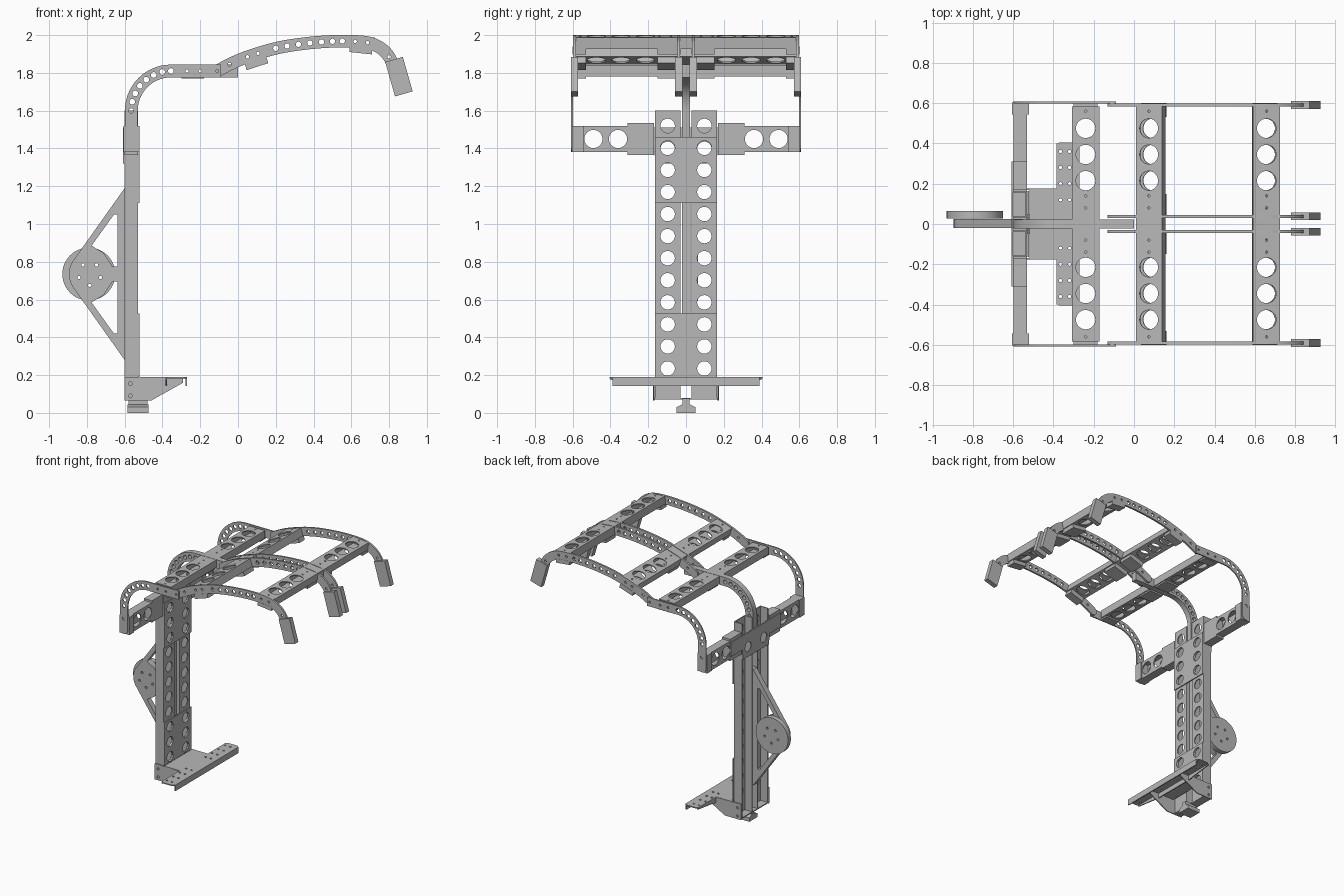
import bpy
from math import sin, cos, radians, pi
from mathutils import Matrix, Vector

cube = bpy.data.objects.get("Cube")
if cube:
    bpy.data.objects.remove(cube)

grey = bpy.data.materials.new("metal_grey")
grey.use_nodes = True
grey.diffuse_color = (0.48, 0.48, 0.48, 1)
grey.node_tree.nodes["Principled BSDF"].inputs["Base Color"].default_value = (0.48, 0.48, 0.48, 1)
parts = []


def axes(x, y, z):
    return Matrix((x, y, z)).transposed().to_4x4()


FLAT = Matrix.Identity(4)
SIDE = axes((1, 0, 0), (0, 0, 1), (0, -1, 0))   # drawn in x, z
FACE = axes((0, 1, 0), (0, 0, 1), (1, 0, 0))    # drawn in y, z


def move(x, y, z):
    return Matrix.Translation((x, y, z))


def circle(x, y, r, n=28):
    return [(x + r * cos(2 * pi * i / n), y + r * sin(2 * pi * i / n)) for i in range(n)]


def rect(x0, y0, x1, y1):
    return [(x0, y0), (x1, y0), (x1, y1), (x0, y1)]


def plate(name, outline, thick, matrix, holes=()):
    """Flat sheet with cut-outs, extruded about its own plane."""
    curve = bpy.data.curves.new(name, "CURVE")
    curve.dimensions = "2D"
    curve.fill_mode = "BOTH"
    curve.extrude = thick / 2
    for loop in [outline, *holes]:
        spline = curve.splines.new("POLY")
        spline.points.add(len(loop) - 1)
        for point, (x, y) in zip(spline.points, loop):
            point.co = (x, y, 0, 1)
        spline.use_cyclic_u = True
    temp = bpy.data.objects.new(name + "_outline", curve)
    bpy.context.collection.objects.link(temp)
    graph = bpy.context.evaluated_depsgraph_get()
    mesh = bpy.data.meshes.new_from_object(temp.evaluated_get(graph))
    bpy.data.objects.remove(temp)
    mesh.materials.clear()
    mesh.materials.append(grey)
    ob = bpy.data.objects.new(name, mesh)
    ob.matrix_world = matrix
    bpy.context.collection.objects.link(ob)
    parts.append(ob)


def box(name, size, matrix):
    x, y, z = size
    plate(name, rect(-x / 2, -y / 2, x / 2, y / 2), z, matrix)


def channel(name, matrix, length, width, depth, holes, closed, wall=0.008):
    """Folded section running along local y, web on top."""
    outline = rect(-width / 2, -length / 2, width / 2, length / 2)
    plate(name + "_web", outline, wall, matrix @ move(0, 0, depth / 2 - wall / 2), holes)
    if closed:
        plate(name + "_back", outline, wall, matrix @ move(0, 0, wall / 2 - depth / 2), holes)
    for s, tag in ((-1, "a"), (1, "b")):
        box(name + "_flange_" + tag, (wall, length, depth),
            matrix @ move(s * (width - wall) / 2, 0, 0))


def band(points, half):
    """Constant-width strip around a centre line, rounded at both ends."""
    pts = [Vector(p) for p in points]
    left, right = [], []
    for i, p in enumerate(pts):
        d = (pts[min(i + 1, len(pts) - 1)] - pts[max(i - 1, 0)]).normalized()
        n = Vector((-d.y, d.x)) * half
        left.append(p + n)
        right.append(p - n)
    d = (pts[0] - pts[1]).normalized() * half
    n = Vector((-d.y, d.x))
    cap = [pts[0] + d * sin(a) + n * cos(a) for a in (pi * k / 8 for k in range(1, 8))]
    return [tuple(p) for p in left + right[::-1] + cap]


def smooth(points, steps=5):
    """Catmull-Rom curve through the points."""
    p = [Vector(q) for q in points]
    p = [2 * p[0] - p[1]] + p + [2 * p[-1] - p[-2]]
    out = []
    for a, b, c, d in zip(p, p[1:], p[2:], p[3:]):
        for k in range(steps):
            t = k / steps
            out.append(b + (c - a) * t / 2 + (a - 2.5 * b + 2 * c - d / 2) * t * t
                       + (1.5 * b - a / 2 - 1.5 * c + d / 2) * t ** 3)
    return out + [p[-2]]


# Mast: two channels opening to the back, joined by cover plates
hole_z = [0.235 + 0.1168 * i for i in range(12)]
for s, tag in ((1, "left"), (-1, "right")):
    channel("mast_" + tag, move(-0.565, s * 0.097, 0.835) @ FACE, 1.53, 0.135, 0.07,
            [circle(0, z - 0.835, 0.038) for z in hole_z], False)
for tag, z0, z1 in (("lower", 0.19, 0.525), ("upper", 1.11, 1.46)):
    plate("mast_cover_" + tag, rect(-0.165, z0, 0.165, z1), 0.008, move(-0.525, 0, 0) @ FACE,
          [circle(s * 0.097, z, 0.038) for z in hole_z if z0 < z < z1 for s in (-1, 1)])
plate("mast_back_plate", [(-0.31, 1.4), (-0.17, 1.4), (-0.16, 1.32), (0.16, 1.32), (0.17, 1.4),
      (0.31, 1.4), (0.31, 1.51), (-0.31, 1.51)], 0.008, move(-0.604, 0, 0) @ FACE,
      [circle(s * 0.097, hole_z[10] - 0.005, 0.038) for s in (-1, 1)])

# Shoulder beams on both sides of the mast
for s, tag in ((1, "left"), (-1, "right")):
    holes = [circle(0, s * (y - 0.385), r) for y, r in
             ((0.19, 0.012), (0.25, 0.012), (0.36, 0.048), (0.49, 0.048))]
    channel("shoulder_beam_" + tag, move(-0.565, s * 0.385, 1.45) @ Matrix.Rotation(pi / 2, 4, "Y"),
            0.43, 0.14, 0.068, holes, True)
    box("shoulder_clamp_" + tag, (0.07, 0.14, 0.17), move(-0.565, s * 0.24, 1.45))
    box("beam_end_" + tag, (0.085, 0.06, 0.14), move(-0.563, s * 0.573, 1.45))

# Curved rear arches
bend = [(-0.355 - 0.21 * cos(a), 1.6 + 0.21 * sin(a)) for a in (pi / 2 * k / 14 for k in range(15))]
arch_holes = [circle(-0.565, 1.6 - 0.1 * k, 0.013) for k in range(2)]
arch_holes += [circle(*bend[k], 0.015) for k in (2, 4, 6, 8, 10, 12, 14)]
arch_holes += [circle(x, 1.81, 0.008) for x in (-0.27, -0.2, -0.11)]
for name, y, thick, end in (("arch_left", 0.604, 0.01, -0.09), ("arch_right", -0.604, 0.01, -0.09),
                            ("arch_middle", 0, 0.044, 0.0)):
    plate(name, band([(-0.565, 1.415)] + bend + [(end, 1.81)], 0.034), thick, move(0, y, 0) @ SIDE, arch_holes)

# Forward canopy arms with grips
path = smooth([(-0.1, 1.815), (-0.045, 1.845), (0.05, 1.885), (0.2, 1.93), (0.35, 1.955), (0.5, 1.967),
               (0.62, 1.967), (0.7, 1.957), (0.76, 1.928), (0.8, 1.885), (0.825, 1.83)])


def at(x):
    return min(path, key=lambda p: abs(p.x - x))


arm_holes = [circle(*at(x), 0.009) for x in (-0.045, 0.05, 0.12, 0.62, 0.69, 0.8)]
near = []
for p in path:
    if 0.18 < p.x < 0.57 and (not near or p.x - near[-1].x > 0.045):
        near.append(p)
arm_holes += [circle(*p, 0.014) for p in near]
for tag, y in (("outer_left", 0.591), ("inner_left", 0.038), ("inner_right", -0.038), ("outer_right", -0.591)):
    plate("arm_" + tag, band(path, 0.033), 0.015, move(0, y, 0) @ SIDE, arm_holes)
    box("grip_" + tag, (0.097, 0.038, 0.19),
        move(0.852, y, 1.78) @ Matrix.Rotation(radians(-16), 4, "Y"))

# Cross bars with lightening holes, and clamps under the arms
for tag, x, z, tilt, drop in (("rear", -0.24, 1.812, 0, 0.012), ("middle", 0.083, 1.895, 18, 0.035),
                              ("front", 0.655, 1.964, -6, 0.03)):
    frame = move(x, 0, z) @ Matrix.Rotation(radians(-tilt), 4, "Y")
    holes = [circle(0, s * y, r) for s in (-1, 1)
             for y, r in ((0.08, 0.006), (0.14, 0.006), (0.215, 0.048), (0.345, 0.048), (0.475, 0.048), (0.56, 0.006))]
    channel("cross_bar_" + tag, frame, 1.165, 0.135, 0.06, holes, True)
    for s, side in ((1, "left"), (-1, "right")):
        for y0, y1, pos in ((0.03, 0.15, "inner"), (0.53, 0.6, "outer")):
            box("clamp_%s_%s_%s" % (tag, pos, side), (0.12, y1 - y0, drop),
                frame @ move(0, s * (y0 + y1) / 2, -0.03 - drop / 2))

# Reel on its triangular bracket
rim = [(-0.77 + 0.125 * cos(radians(a)), 0.735 + 0.125 * sin(radians(a))) for a in range(142, 219, 4)]
window = [(-0.638, 1.05), (-0.657, 1.05), (-0.775, 0.885), (-0.71, 0.845), (-0.665, 0.775), (-0.638, 0.775)]
bolts = [circle(-0.785 + 0.06 * cos(a), 0.735 + 0.06 * sin(a), 0.009, 12)
         for a in (2 * pi * k / 5 - pi / 2 for k in range(5))]
plate("reel_bracket", [(-0.55, 1.19), (-0.6, 1.19)] + rim + [(-0.6, 0.28), (-0.55, 0.28)], 0.044,
      move(0, 0.002, 0) @ SIDE, [window, [(x, 1.47 - z) for x, z in window]] + bolts)
plate("reel", circle(-0.79, 0.735, 0.14, 48), 0.036, move(0, 0.046, 0) @ SIDE, bolts)

# Foot rest: deck, front lip, side gussets and tapered ribs
deck = [(-0.52, -0.175), (-0.385, -0.175), (-0.385, -0.39), (-0.37, -0.405), (-0.285, -0.405), (-0.27, -0.39)]
plate("foot_deck", deck + [(x, -y) for x, y in deck[::-1]], 0.008, move(0, 0, 0.186),
      [circle(x, s * y, 0.008, 12) for s in (-1, 1) for x in (-0.365, -0.32) for y in (0.12, 0.2, 0.28, 0.36)])
box("foot_lip", (0.008, 0.78, 0.045), move(-0.274, 0, 0.165))
for s, tag in ((1, "left"), (-1, "right")):
    plate("foot_gusset_" + tag, [(-0.6, 0.19), (-0.6, 0.065), (-0.46, 0.065), (-0.29, 0.16), (-0.29, 0.183)],
          0.008, move(0, s * 0.172, 0) @ SIDE, [circle(-0.57, z, 0.01, 12) for z in (0.09, 0.155)])
    plate("foot_rib_" + tag, [(0, 0.183), (0, 0.145), (s * 0.17, 0.145), (s * 0.4, 0.175), (s * 0.4, 0.183)],
          0.008, move(-0.38, 0, 0) @ FACE)
box("foot_floor", (0.07, 0.34, 0.008), move(-0.565, 0, 0.074))

# Bottom pivot
box("pivot_stem", (0.1, 0.035, 0.06), move(-0.53, 0, 0.045))
plate("pivot_foot", [(-0.05, 0.0), (0.05, 0.0), (0.05, 0.03), (0.02, 0.045), (-0.02, 0.045), (-0.05, 0.03)],
      0.11, move(-0.53, 0, 0) @ FACE)

bpy.ops.object.select_all(action="DESELECT")
for ob in parts:
    ob.select_set(True)
bpy.context.view_layer.objects.active = parts[0]
bpy.ops.object.shade_smooth_by_angle(angle=radians(30))
